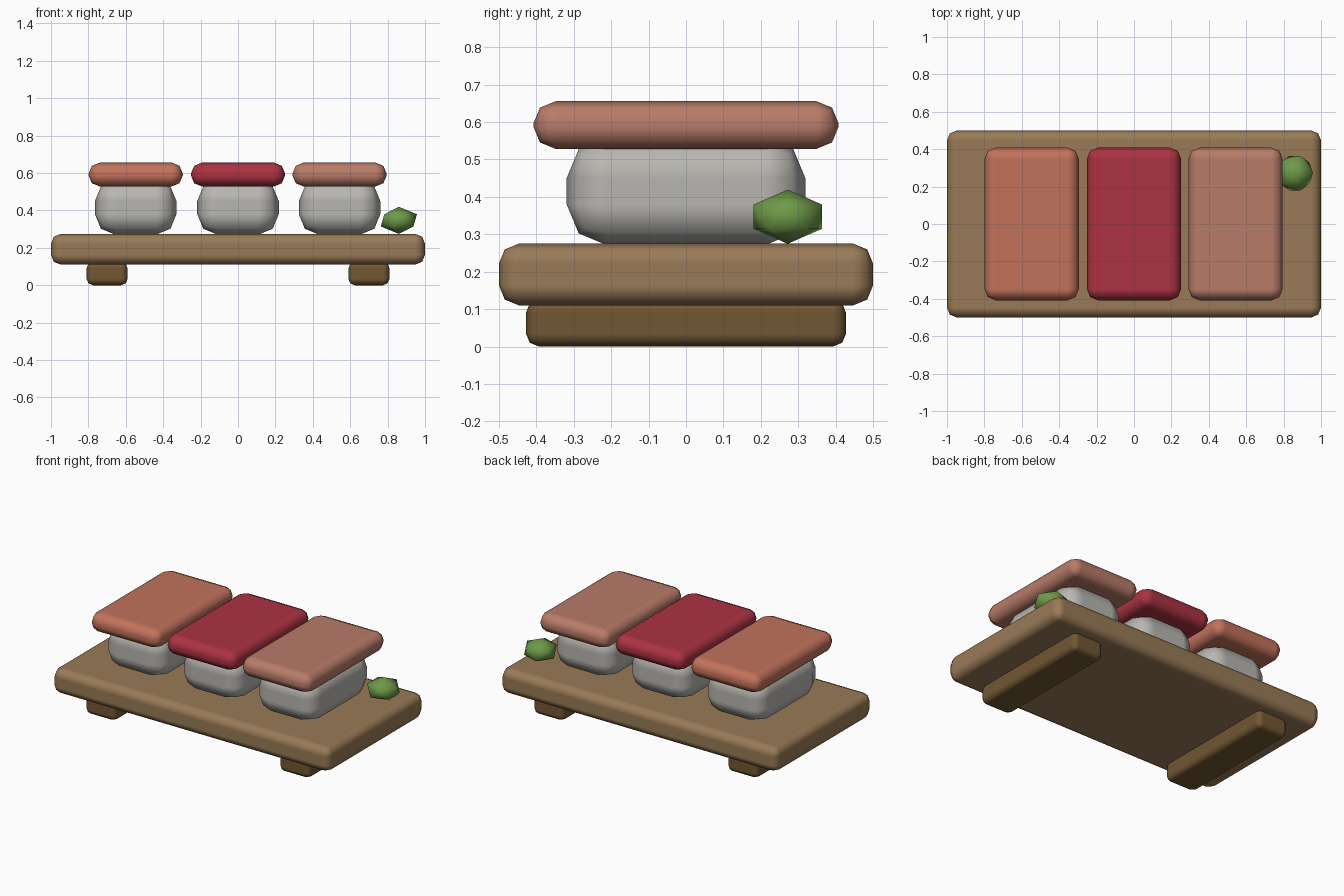
import bpy

if "Cube" in bpy.data.objects:
    bpy.data.objects.remove(bpy.data.objects["Cube"])


def paint(obj, name, rgb):
    mat = bpy.data.materials.get(name) or bpy.data.materials.new(name)
    mat.diffuse_color = (*rgb, 1)
    mat.use_nodes = True
    mat.node_tree.nodes["Principled BSDF"].inputs["Base Color"].default_value = mat.diffuse_color
    obj.data.materials.append(mat)


def rounded_box(name, lo, hi, radius, colour, rgb):
    """Box between two corners with a two-step rounded edge."""
    bpy.ops.mesh.primitive_cube_add(
        size=1, location=[(a + b) / 2 for a, b in zip(lo, hi)])
    obj = bpy.context.object
    obj.name = name
    obj.scale = [b - a for a, b in zip(lo, hi)]
    bpy.ops.object.transform_apply(location=False, rotation=False, scale=True)
    bpy.ops.object.shade_smooth()
    bevel = obj.modifiers.new("round", "BEVEL")
    bevel.width = radius
    bevel.segments = 2
    bevel.harden_normals = True
    paint(obj, colour, rgb)
    return obj


WOOD = ("wood", (0.32, 0.195, 0.095))
DARK_WOOD = ("dark wood", (0.17, 0.095, 0.033))
RICE = ("rice", (0.48, 0.47, 0.44))
SALMON = ("salmon", (0.54, 0.17, 0.106))
PALE_SALMON = ("pale salmon", (0.48, 0.20, 0.14))
TUNA = ("tuna", (0.41, 0.033, 0.055))

# Serving board
rounded_box("board", (-1, -0.5, 0.11), (1, 0.5, 0.275), 0.053, *WOOD)

# Two cross feet
for side, x in (("left", -0.7), ("right", 0.7)):
    rounded_box(side + "_foot", (x - 0.11, -0.428, 0), (x + 0.11, 0.428, 0.125),
                0.035, *DARK_WOOD)

# Three rice blocks, each with a fish slice
pieces = (("left", -0.547, SALMON), ("middle", 0, TUNA), ("right", 0.543, PALE_SALMON))
for side, x, fish in pieces:
    rounded_box(side + "_rice", (x - 0.218, -0.319, 0.27), (x + 0.218, 0.319, 0.56),
                0.11, *RICE)
    rounded_box(side + "_fish_slice", (x - 0.252, -0.408, 0.528),
                (x + 0.252, 0.408, 0.656), 0.06, *fish)

# Green garnish
bpy.ops.mesh.primitive_ico_sphere_add(subdivisions=1, radius=0.108,
                                      location=(0.86, 0.272, 0.347))
garnish = bpy.context.object
garnish.name = "green_garnish"
garnish.scale.z = 0.67
bpy.ops.object.transform_apply(location=False, rotation=False, scale=True)
bpy.ops.object.shade_smooth()
paint(garnish, "green", (0.155, 0.32, 0.064))
